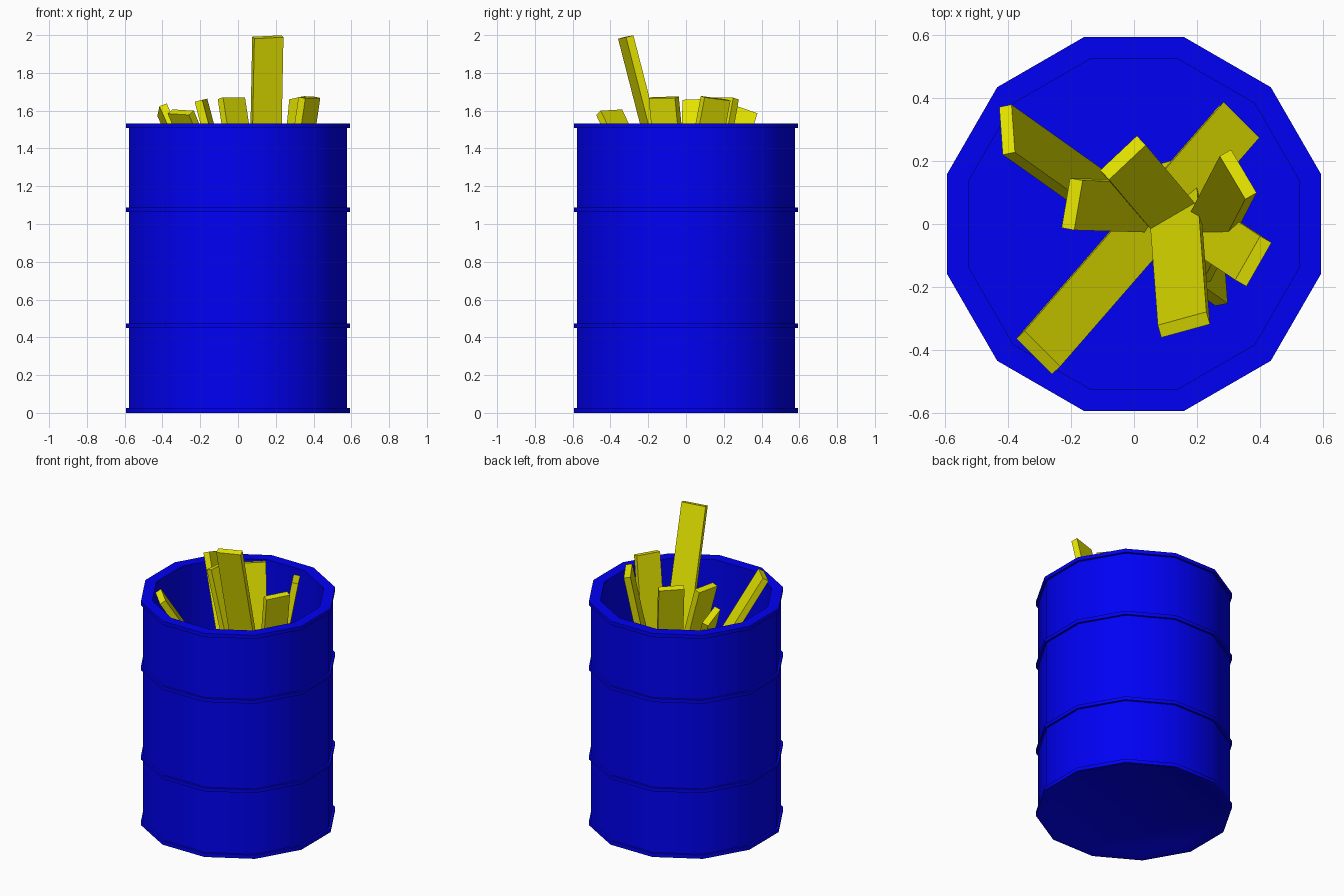
import bpy, bmesh, math
from mathutils import Vector

if "Cube" in bpy.data.objects:
    bpy.data.objects.remove(bpy.data.objects["Cube"])


def material(name, color):
    m = bpy.data.materials.new(name)
    m.diffuse_color = color
    m.use_nodes = True
    m.node_tree.nodes["Principled BSDF"].inputs["Base Color"].default_value = m.diffuse_color
    return m


blue = material("blue_paint", (0.0, 0.0, 0.9, 1))
yellow = material("yellow_wood", (0.8, 0.8, 0.0, 1))


def add_object(name, bm, mat):
    bmesh.ops.recalc_face_normals(bm, faces=bm.faces)
    me = bpy.data.meshes.new(name)
    bm.to_mesh(me)
    bm.free()
    ob = bpy.data.objects.new(name, me)
    bpy.context.collection.objects.link(ob)
    me.materials.append(mat)
    return ob


def lathe(name, profile, mat, sides=12):
    """Turn a profile of (flat-to-centre distance, z) and cap both ends."""
    bm = bmesh.new()
    k = 1 / math.cos(math.pi / sides)
    rings = []
    for r, z in profile:
        angles = [(i + 0.5) * 2 * math.pi / sides for i in range(sides)]
        rings.append([bm.verts.new((r * k * math.cos(a), r * k * math.sin(a), z)) for a in angles])
    for lo, hi in zip(rings, rings[1:]):
        for i in range(sides):
            j = (i + 1) % sides
            bm.faces.new((lo[i], lo[j], hi[j], hi[i]))
    bm.faces.new(rings[0])
    bm.faces.new(rings[-1])
    ob = add_object(name, bm, mat)
    bpy.ops.object.select_all(action='DESELECT')
    bpy.context.view_layer.objects.active = ob
    ob.select_set(True)
    bpy.ops.object.shade_smooth_by_angle(angle=math.radians(40))


# Open barrel: dished underside, ribbed outer wall, rim, inner wall, floor
WALL, RIB, INNER = 0.578, 0.592, 0.522
profile = [(INNER, 0.025), (0.575, 0.0)]
for z0, z1 in [(0.0, 0.025), (0.45, 0.473), (1.063, 1.087), (1.508, 1.533)]:
    if z0 > 0:
        profile.append((WALL, z0))
    profile += [(RIB, z0), (RIB, z1)]
    if z1 < 1.5:
        profile.append((WALL, z1))
profile += [(INNER, 1.533), (INNER, 0.035)]
lathe("barrel", profile, blue)


def plank(name, top, base, across, width=0.16, thick=0.042):
    """Straight board between two end centres; across is its width heading in plan."""
    top, base = Vector(top), Vector(base)
    axis = (top - base).normalized()
    w = Vector((across[0], across[1], 0))
    w.z = -(w.x * axis.x + w.y * axis.y) / axis.z
    w.normalize()
    t = axis.cross(w)
    bm = bmesh.new()
    bmesh.ops.create_cube(bm, size=1)
    for v in bm.verts:
        c = v.co.copy()
        v.co = (top + base) / 2 + w * c.x * width + t * c.y * thick + axis * c.z * (top - base).length
    add_object(name, bm, yellow)


# Loose boards standing in the barrel: top centre, base centre, width heading
boards = [
    ((0.158, -0.319, 1.99), (0.12, 0.18, 0.05), (0.157, 0.043)),
    ((-0.035, 0.21, 1.665), (0.21, -0.08, 0.05), (0.12, 0.113)),
    ((-0.303, -0.407, 1.592), (0.328, 0.318, 0.055), (0.11, -0.11)),
    ((-0.402, 0.299, 1.605), (0.272, -0.18, 0.06), (0.011, -0.153)),
    ((0.378, -0.118, 1.67), (0.14, 0.04, 0.05), (0.08, 0.14)),
    ((0.33, 0.157, 1.665), (0.17, -0.15, 0.05), (0.08, -0.135)),
    ((-0.196, 0.063, 1.655), (0.23, 0.05, 0.05), (-0.027, -0.158)),
]
for i, (top, base, across) in enumerate(boards):
    plank(f"plank_{i + 1}", top, base, across)
